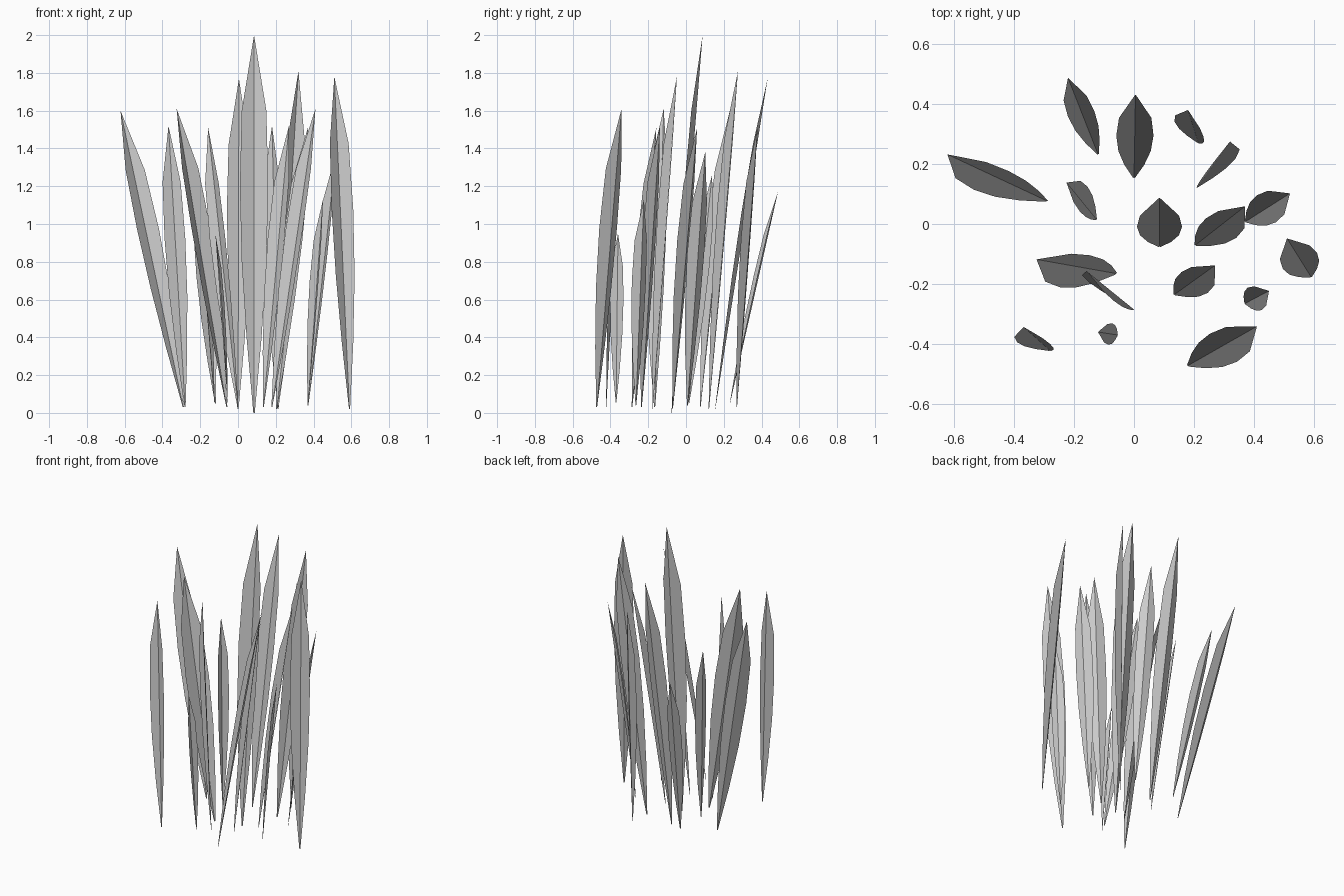
import bpy, bmesh
from math import sin, cos, radians
from mathutils import Vector

# half-width along the blade, from root to tip
PROFILE = [(0, .05), (.2, .53), (.4, .87), (.6, 1), (.8, .87), (1, 0)]
FOLD = .42  # how far the edges fold forward from the midrib


def blade(name, root, tip, half_width, angle):
    """Creased leaf blade from root to tip; angle turns its width direction."""
    a = radians(angle)
    side = Vector((cos(a), sin(a), 0))
    fold = Vector((sin(a), -cos(a), 0)) * FOLD
    root, tip = Vector(root), Vector(tip)
    bm = bmesh.new()
    rows = []
    for t, w in PROFILE:
        c, w = root.lerp(tip, t), w * half_width
        if w == 0:
            v = bm.verts.new(c)
            rows.append((v, v, v))
        else:
            rows.append([bm.verts.new(c + (side * s + fold * abs(s)) * w) for s in (-1, 0, 1)])
    for lo, hi in zip(rows, rows[1:]):
        for i in (0, 1):
            loop = [lo[i], lo[i + 1], hi[i + 1], hi[i]]
            bm.faces.new(list(dict.fromkeys(loop)))
    mesh = bpy.data.meshes.new(name)
    bm.to_mesh(mesh)
    bm.free()
    bpy.context.collection.objects.link(bpy.data.objects.new(name, mesh))


# root, tip, half width, width angle
BLADES = [
    # middle blades
    ((.085, -.075, 0), (.085, .088, 2), .075, 0),
    ((.205, -.07, .02), (.37, .059, 1.51), .06, -33),
    ((-.125, .015, .05), (-.225, .138, 1.26), .043, 72),
    ((-.06, -.165, .03), (-.325, -.118, 1.61), .073, 47),
    ((0, -.285, .03), (-.158, -.157, 1.51), .052, -37),
    ((.135, -.235, .03), (.27, -.138, 1.52), .056, -38),
    # back blades
    ((0, .155, .02), (.005, .432, 1.77), .062, 0),
    ((-.12, .233, .05), (-.22, .487, 1.17), .045, 12),
    ((.21, .122, .02), (.32, .275, 1.81), .058, 27),
    ((.215, .27, .03), (.18, .38, 1.52), .054, -27),
    # outer side blades
    ((-.29, .077, .03), (-.622, .232, 1.6), .066, 28),
    ((.59, -.176, .02), (.51, -.048, 1.78), .063, 25),
    ((.372, .008, .04), (.52, .102, 1.38), .055, -55),
    # front blades
    ((-.28, -.422, .03), (-.368, -.343, 1.52), .055, -3),
    ((-.055, -.37, .055), (-.12, -.36, .95), .036, 80),
    ((.37, -.265, .04), (.45, -.223, 1.13), .044, -58),
    ((.18, -.472, .03), (.41, -.341, 1.61), .065, -46),
]
for n, data in enumerate(BLADES, 1):
    blade(f"grass_blade_{n:02d}", *data)
